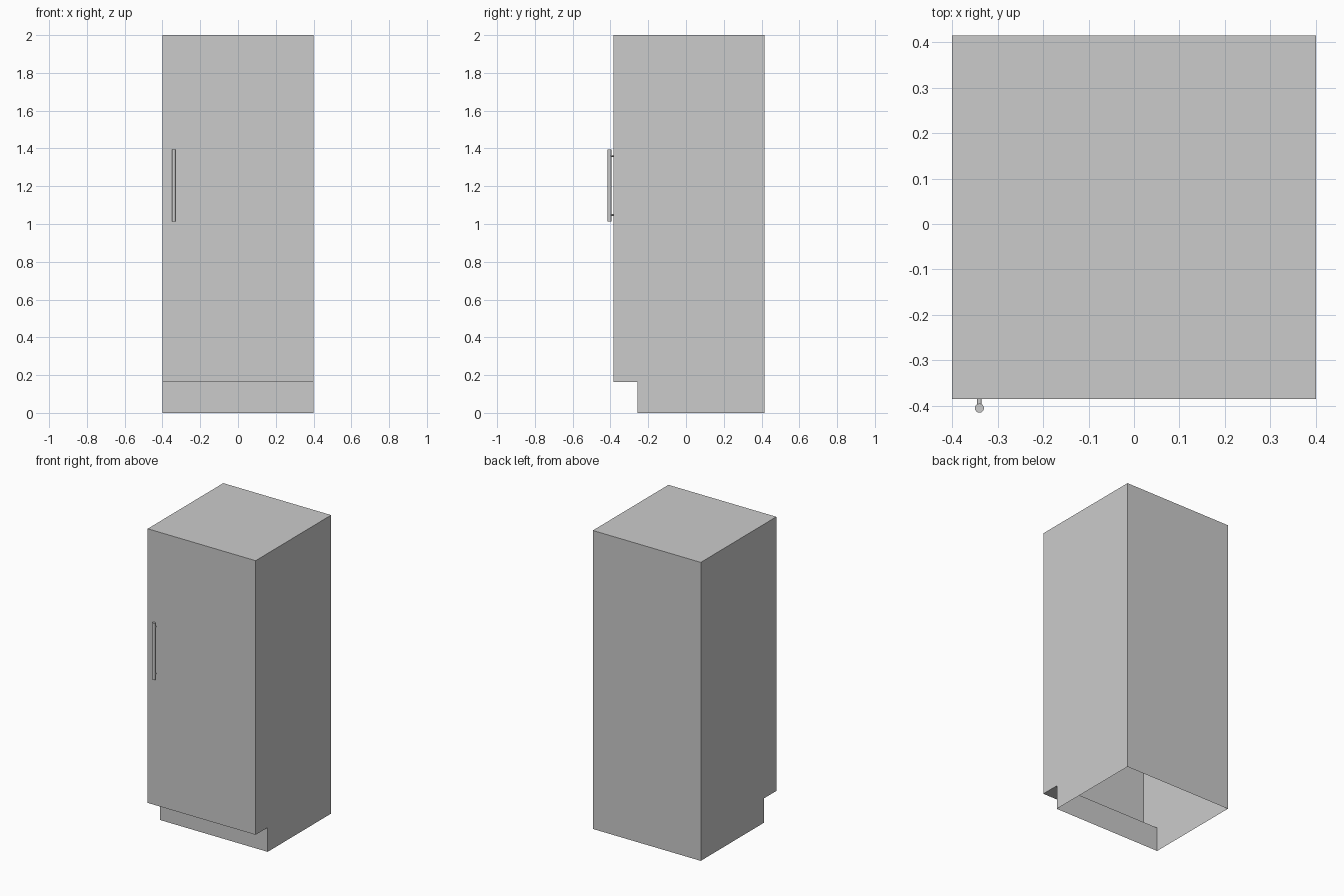
import bpy, bmesh, math

if "Cube" in bpy.data.objects:
    bpy.data.objects.remove(bpy.data.objects["Cube"])

W = 0.4                       # half width
FRONT, BACK = -0.385, 0.415   # body depth limits
HX, HY, HZ = -0.34, -0.405, 1.204   # handle bar centre


def cylinder(name, radius, depth, loc, rot=(0, 0, 0), sides=16):
    bpy.ops.mesh.primitive_cylinder_add(vertices=sides, radius=radius, depth=depth,
                                        location=loc, rotation=rot)
    ob = bpy.context.object
    ob.name = name
    bpy.ops.object.shade_smooth_by_angle(angle=math.radians(40))
    return ob


# Cabinet shell: side profile with toe-kick notch, swept across the width, open at the floor
profile = [(BACK, 0), (BACK, 2), (FRONT, 2), (FRONT, 0.163), (-0.257, 0.163), (-0.257, 0)]
bm = bmesh.new()
left = [bm.verts.new((-W, y, z)) for y, z in profile]
right = [bm.verts.new((W, y, z)) for y, z in profile]
bm.faces.new(left)
bm.faces.new(right[::-1])
for i in range(len(profile) - 1):
    bm.faces.new((left[i + 1], left[i], right[i], right[i + 1]))
bmesh.ops.recalc_face_normals(bm, faces=bm.faces)
mesh = bpy.data.meshes.new("cabinet_body")
bm.to_mesh(mesh)
bm.free()
bpy.context.collection.objects.link(bpy.data.objects.new("cabinet_body", mesh))

# Door handle: vertical bar on two short posts
cylinder("handle_bar", 0.01, 0.38, (HX, HY, HZ))
for name, s in (("handle_post_lower", -1), ("handle_post_upper", 1)):
    cylinder(name, 0.005, FRONT - HY, (HX, (FRONT + HY) / 2, HZ + s * 0.157),
             (math.pi / 2, 0, 0), 12)
